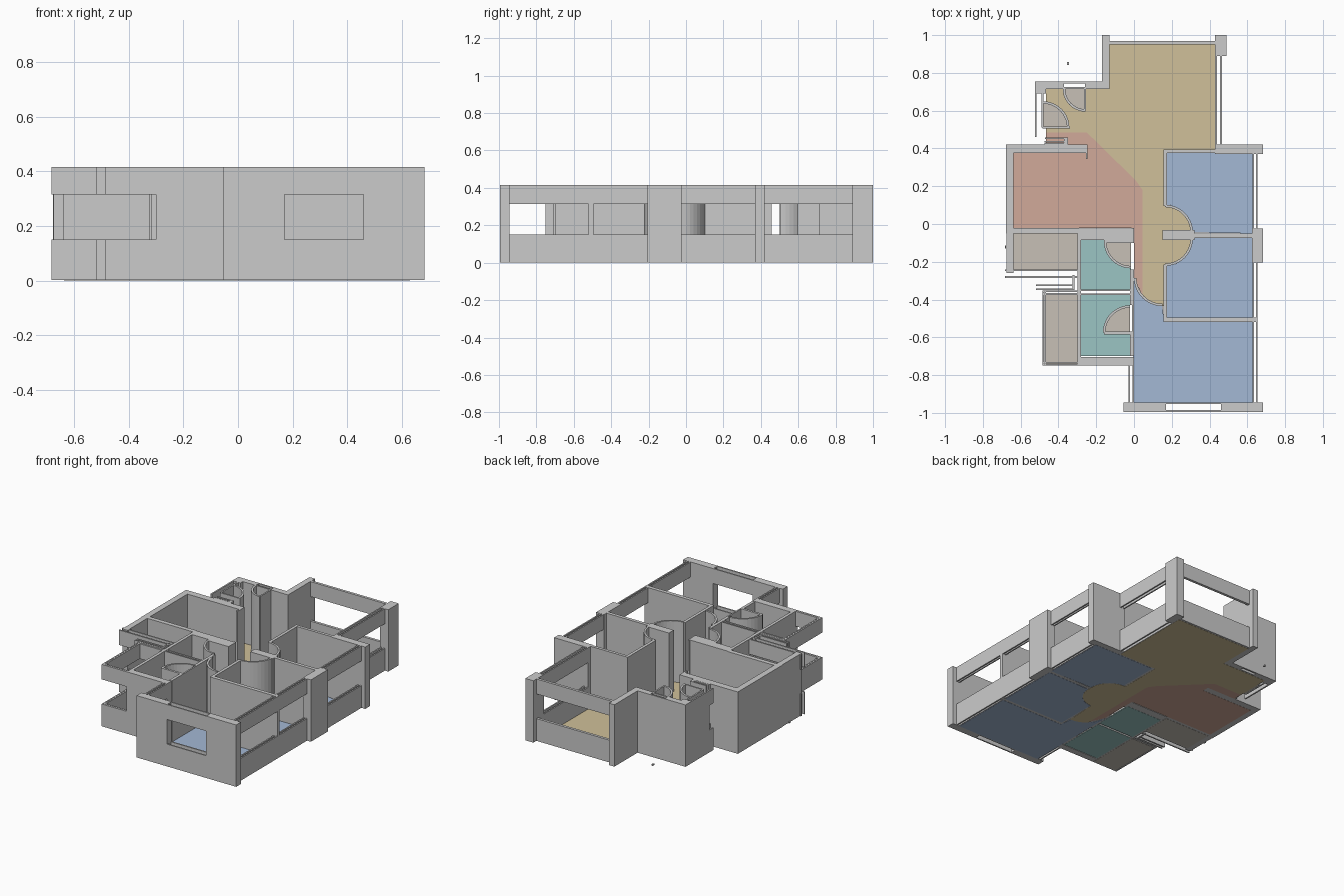
import bpy, bmesh
from math import cos, sin, radians

H = 0.415                 # wall height
SILL, HEAD = 0.15, 0.315  # window opening
BASE = 0.001              # walls start just above the floor underside
SKIN = 0.009              # thickness of each window leaf


def finish(name, bm, color=None):
    bmesh.ops.recalc_face_normals(bm, faces=bm.faces)
    me = bpy.data.meshes.new(name)
    bm.to_mesh(me)
    bm.free()
    ob = bpy.data.objects.new(name, me)
    bpy.context.collection.objects.link(ob)
    if color:
        mat = bpy.data.materials.get(color[0]) or bpy.data.materials.new(color[0])
        mat.diffuse_color = (*color[1], 1)
        me.materials.append(mat)


def prism(bm, pts, z0, z1):
    low = [bm.verts.new((x, y, z0)) for x, y in pts]
    top = [bm.verts.new((x, y, z1)) for x, y in pts]
    bm.faces.new(low[::-1])
    bm.faces.new(top)
    n = len(pts)
    for i in range(n):
        j = (i + 1) % n
        bm.faces.new((low[i], low[j], top[j], top[i]))


def rect(x0, y0, x1, y1):
    return [(x0, y0), (x1, y0), (x1, y1), (x0, y1)]


def arc(cx, cy, r, a0, a1, n=10):
    angles = [radians(a0 + (a1 - a0) * i / n) for i in range(n + 1)]
    return [(cx + r * cos(a), cy + r * sin(a)) for a in angles]


def walls(name, boxes, z0=BASE, z1=H):
    bm = bmesh.new()
    for b in boxes:
        prism(bm, rect(*b), z0, z1)
    finish(name, bm)


def windows(name, boxes):
    """Hollow window walls: two thin leaves, each with a sill and a head band."""
    bm = bmesh.new()
    for x0, y0, x1, y1 in boxes:
        t = SKIN
        if x1 - x0 > y1 - y0:
            t = min(t, (y1 - y0) / 2)
            leaves = [(x0, y0, x1, y0 + t), (x0, y1 - t, x1, y1)]
        else:
            t = min(t, (x1 - x0) / 2)
            leaves = [(x0, y0, x0 + t, y1), (x1 - t, y0, x1, y1)]
        for leaf in leaves:
            prism(bm, rect(*leaf), BASE, SILL)
            prism(bm, rect(*leaf), HEAD, H)
    finish(name, bm)


def floor(name, color, *polys, z=0.0):
    bm = bmesh.new()
    for p in polys:
        prism(bm, p, z, z + 0.005)
    finish(name, bm, color)


# Living room walls
walls("living_room_walls", [
    (-0.17, 0.715, -0.13, 1.0), (0.43, 0.89, 0.49, 1.0),
    (-0.37, 0.715, -0.13, 0.725), (-0.37, 0.745, -0.13, 0.755),
    (-0.26, 0.715, -0.13, 0.755), (-0.52, 0.715, -0.37, 0.755)])
windows("living_room_windows", [
    (-0.13, 0.95, 0.43, 0.968), (0.43, 0.40, 0.465, 0.89)])

# Entrance walls
walls("entrance_walls", [
    (-0.525, 0.69, -0.465, 0.755), (-0.485, 0.505, -0.34, 0.515),
    (-0.525, 0.50, -0.515, 0.69), (-0.49, 0.51, -0.48, 0.69),
    (-0.265, 0.60, -0.255, 0.72), (-0.47, 0.45, -0.35, 0.458),
    (-0.37, 0.42, -0.35, 0.458)])
windows("entrance_window", [(-0.525, 0.46, -0.515, 0.50), (-0.475, 0.42, -0.37, 0.44)])

# Kitchen walls
walls("kitchen_walls", [
    (-0.678, 0.375, -0.25, 0.42), (-0.255, 0.345, -0.245, 0.42),
    (-0.678, -0.05, -0.637, 0.42), (-0.675, -0.26, -0.637, -0.05),
    (-0.64, -0.05, -0.29, -0.02), (-0.30, -0.085, 0.0, -0.025),
    (-0.012, -0.10, 0.0, -0.02)])

# Bathroom walls
walls("bathroom_walls", [
    (-0.30, -0.35, -0.28, -0.08), (-0.30, -0.75, -0.28, -0.35),
    (-0.30, -0.75, 0.0, -0.705), (-0.02, -0.70, 0.0, -0.57),
    (-0.02, -0.43, 0.0, -0.24), (-0.28, -0.355, -0.02, -0.347),
    (-0.28, -0.376, -0.02, -0.368), (-0.16, -0.585, -0.02, -0.57),
    (-0.16, -0.10, -0.01, -0.085), (-0.01, -0.57, 0.0, -0.43)])

# Bedroom walls and outer pillars
walls("bedroom_walls", [
    (0.155, 0.375, 0.65, 0.395), (0.155, 0.095, 0.175, 0.395),
    (0.15, -0.085, 0.32, -0.033), (0.30, -0.073, 0.65, -0.05),
    (0.155, -0.52, 0.175, -0.215), (0.155, -0.52, 0.655, -0.495)])
walls("outer_pillars", [
    (0.43, 0.37, 0.683, 0.42), (0.625, -0.205, 0.683, -0.025),
    (-0.055, -0.995, 0.17, -0.945), (0.46, -0.995, 0.683, -0.945)])
windows("bedroom_windows", [
    (0.627, -0.025, 0.655, 0.37), (0.627, -0.50, 0.655, -0.205),
    (0.627, -0.945, 0.655, -0.52), (0.17, -0.995, 0.46, -0.945),
    (-0.03, -0.945, 0.0, -0.745)])

# Balcony parapets and ledges
windows("balcony_parapets", [
    (-0.683, -0.285, -0.30, -0.24), (-0.52, -0.35, -0.32, -0.32),
    (-0.485, -0.375, -0.30, -0.352), (-0.485, -0.75, -0.30, -0.73),
    (-0.485, -0.75, -0.465, -0.352)])
walls("balcony_post", [(-0.325, -0.35, -0.315, -0.27)])
walls("loose_marker", [(-0.355, 0.842, -0.345, 0.858), (-0.683, -0.13, -0.677, -0.115)], z1=0.01)

# Door swings: curved screens of full wall height
swings = [
    (-0.257, 0.715, 0.12, 180, 270), (-0.482, 0.51, 0.14, 0, 90),
    (-0.015, -0.09, 0.145, 180, 270), (-0.02, -0.575, 0.145, 90, 180),
    (0.165, -0.045, 0.147, 0, 90), (0.165, -0.075, 0.147, 270, 360),
    (0.15, -0.285, 0.15, 180, 270)]
bm = bmesh.new()
for cx, cy, r, a0, a1 in swings:
    prism(bm, arc(cx, cy, r, a0, a1) + arc(cx, cy, r - 0.013, a1, a0), BASE, H)
finish("door_swings", bm)

# Floors
YELLOW = ("yellow_floor", (0.63, 0.53, 0.32))
PINK = ("pink_floor", (0.64, 0.40, 0.32))
BLUE = ("blue_floor", (0.37, 0.48, 0.66))
TEAL = ("teal_floor", (0.33, 0.56, 0.55))
GREY = ("stone_floor", (0.57, 0.53, 0.47))

living = [(-0.13, 0.955), (0.435, 0.955), (0.435, 0.39), (0.155, 0.39), (0.155, 0.10)]
living += arc(0.165, -0.045, 0.145, 90, 0) + arc(0.165, -0.075, 0.145, 0, -90)
living += [(0.155, -0.435)] + arc(0.15, -0.285, 0.15, 270, 225, 5)
living += [(0.045, -0.38), (0.045, 0.18), (0.01, 0.23), (-0.25, 0.485), (-0.465, 0.485),
           (-0.465, 0.715), (-0.13, 0.715)]
floor("living_floor", YELLOW, living)

kitchen = [(-0.637, 0.375), (-0.25, 0.375), (-0.25, 0.42), (-0.465, 0.42), (-0.465, 0.485),
           (-0.25, 0.485), (0.01, 0.23), (0.045, 0.18), (0.045, -0.38), (0.0, -0.285),
           (0.0, -0.02), (-0.637, -0.02)]
floor("kitchen_floor", PINK, kitchen)

bedroom_3 = [(0.63, -0.52), (0.63, -0.945), (-0.005, -0.945), (-0.005, -0.29)]
bedroom_3 += arc(0.15, -0.285, 0.15, 182, 270) + [(0.16, -0.52)]
bedroom_1 = [(0.63, 0.38), (0.17, 0.38)] + arc(0.165, -0.045, 0.147, 88, 0) + [(0.63, -0.05)]
bedroom_2 = [(0.63, -0.07)] + arc(0.165, -0.075, 0.147, 0, -88) + [(0.17, -0.50), (0.63, -0.50)]
floor("bedroom_floors", BLUE, bedroom_1, bedroom_2, bedroom_3)

floor("bathroom_floors", TEAL, rect(-0.285, -0.355, -0.015, -0.08), rect(-0.285, -0.70, -0.02, -0.37))
floor("balcony_floors", GREY, rect(-0.637, -0.24, -0.295, -0.04), rect(-0.47, -0.74, -0.295, -0.37))
floor("door_floors", GREY, *[[(cx, cy)] + arc(cx, cy, r, a0, a1)
                             for cx, cy, r, a0, a1 in swings[:4]], z=0.002)
